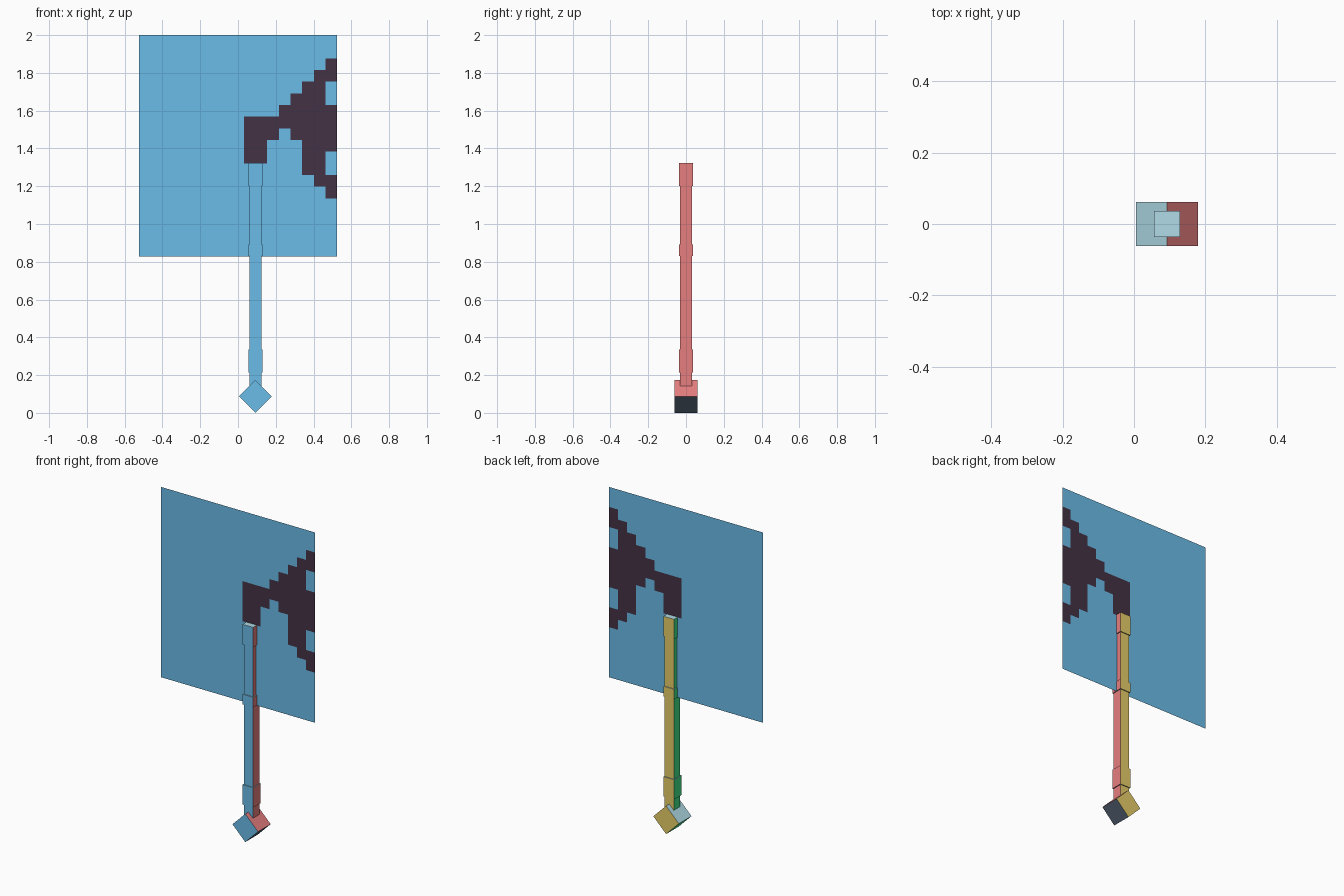
import bpy, bmesh, math
from mathutils import Matrix, Vector

cube = bpy.data.objects.get("Cube")
if cube:
    bpy.data.objects.remove(cube, do_unlink=True)


def material(name, rgb):
    """Flat material from 8-bit sRGB values, stored as linear."""
    lin = [((c / 255 + 0.055) / 1.055) ** 2.4 for c in rgb]
    m = bpy.data.materials.new(name)
    m.use_nodes = True
    m.diffuse_color = (*lin, 1)
    bsdf = m.node_tree.nodes["Principled BSDF"]
    bsdf.inputs["Base Color"].default_value = (*lin, 1)
    bsdf.inputs["Roughness"].default_value = 0.8
    return m


BLUE = material("sky blue", (112, 199, 245))
PLUM = material("dark plum", (68, 50, 69))

# Each box side has its own colour, chosen by the direction it faces
SIDES = [
    (Vector((0, -1, 0)), BLUE),
    (Vector((0, 1, 0)), material("yellow", (248, 221, 114))),
    (Vector((1, 0, 0)), material("coral red", (244, 134, 134))),
    (Vector((-1, 0, 0)), material("green", (67, 232, 141))),
    (Vector((0, 0, 1)), material("pale ice", (178, 221, 233))),
    (Vector((0, 0, -1)), material("slate", (83, 97, 116))),
]


def add_object(name, bm, mats):
    mesh = bpy.data.meshes.new(name)
    bm.to_mesh(mesh)
    bm.free()
    for m in mats:
        mesh.materials.append(m)
    ob = bpy.data.objects.new(name, mesh)
    bpy.context.collection.objects.link(ob)
    return ob


def box(name, half, z0, z1, tilt=0):
    """Square box on the shaft axis, coloured per side, then tilted about y."""
    bm = bmesh.new()
    bmesh.ops.create_cube(bm, size=1)
    bm.normal_update()
    for f in bm.faces:
        f.material_index = max(range(6), key=lambda i: f.normal.dot(SIDES[i][0]))
    bm.transform(Matrix.Rotation(tilt, 4, "Y")
                 @ Matrix.Diagonal((2 * half, 2 * half, z1 - z0, 1)))
    ob = add_object(name, bm, [m for _, m in SIDES])
    ob.location = (SHAFT_X, 0, (z0 + z1) / 2)


SHAFT_X = 0.0925

# Shaft, its three collars and the tilted pommel
box("shaft", 0.031, 0.1, 1.31)
box("top_collar", 0.036, 1.2, 1.323)
box("middle_collar", 0.036, 0.83, 0.892)
box("lower_collar", 0.036, 0.213, 0.335)
box("pommel", 0.0615, 0.0255, 0.1485, tilt=-math.pi / 4)

# Flat panel of square cells with a dark stepped axe-head shape
PATTERN = [
    "",
    "",
    "                #",
    "               ##",
    "              ## ",
    "             ### ",
    "            #####",
    "         ########",
    "         ### ####",
    "         ##   ###",
    "         ##   ## ",
    "              ## ",
    "               ##",
    "                #",
]
COLS, ROWS, CELL = 17, 19, 0.0617
bm = bmesh.new()
verts = [[bm.verts.new(((c - COLS / 2) * CELL, 0, 2 - r * CELL))
          for c in range(COLS + 1)] for r in range(ROWS + 1)]
for r in range(ROWS):
    line = (PATTERN[r] if r < len(PATTERN) else "").ljust(COLS)
    for c in range(COLS):
        f = bm.faces.new((verts[r][c], verts[r + 1][c],
                          verts[r + 1][c + 1], verts[r][c + 1]))
        f.material_index = int(line[c] == "#")
add_object("head_panel", bm, [BLUE, PLUM])
